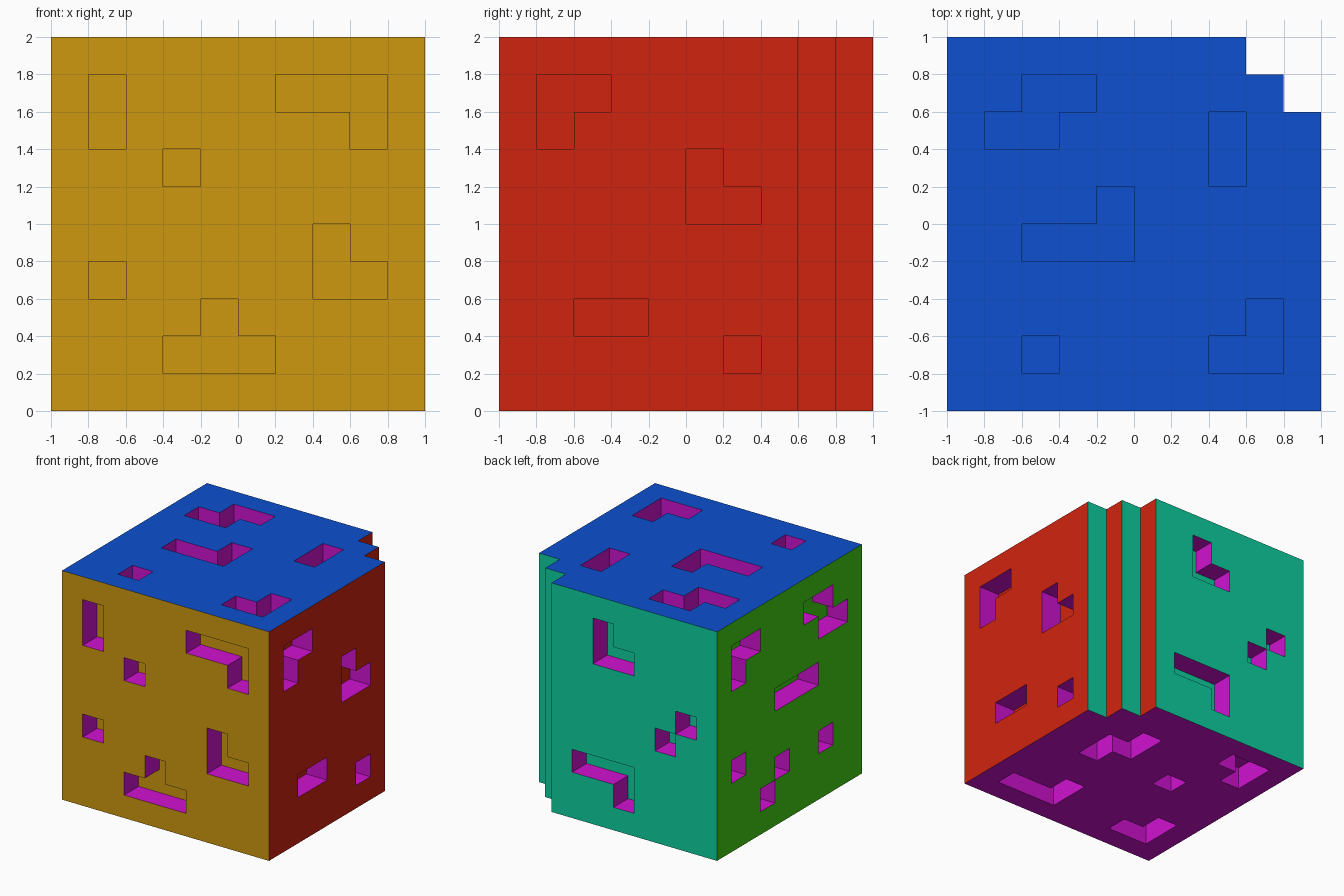
import bpy, bmesh
from mathutils import Vector

if "Cube" in bpy.data.objects:
    bpy.data.objects.remove(bpy.data.objects["Cube"])

N, S = 10, 0.2          # the cube is a 10 x 10 x 10 grid of 0.2 cells


def srgb(*c):
    return tuple((v / 255 / 12.92) if v < 11 else ((v / 255 + 0.055) / 1.055) ** 2.4 for v in c) + (1.0,)


# One entry per side: axis, sign, colour, and the recessed cells as
# "column row" digit pairs on the two remaining axes (in x, y, z order)
SIDES = [
    ("gold",    1, -1, (206, 152, 16), "17 18 36 68 78 88 87 73 74 83 13 31 41 51 42"),
    ("red",     0,  1, (208, 36, 15),  "17 18 28 55 56 65 22 32 61"),
    ("blue",    2,  1, (13, 80, 208),  "28 38 17 27 76 77 45 24 34 44 21 71 81 82"),
    ("teal",    1,  1, (14, 208, 159), "57 58 47 15 24 42 52 62 41"),
    ("green",   0, -1, (64, 208, 18),  "87 88 78 38 28 27 17 55 45 35 83 52 61 22"),
    ("magenta", 2, -1, (208, 18, 208), "81 71 61 62 75 76 66 67 35 28 18 17 21 11 12"),
]
MAGENTA = 5             # recess walls all take this colour

# Recesses: each is one cell deep and remembers which side it opens on
recess = {}
for side, (_, axis, sign, _, cells) in enumerate(SIDES):
    for pair in cells.split():
        cell = [int(d) for d in pair]
        cell.insert(axis, N - 1 if sign > 0 else 0)
        recess[tuple(cell)] = side

# Stepped notch running down the back right corner
notch = {(x, y) for x, y in ((8, 9), (9, 9), (9, 8))}


def solid(c):
    return all(0 <= v < N for v in c) and c not in recess and c[:2] not in notch


def add_quad(bm, cell, axis, sign, material):
    a, b = (axis + 1) % 3, (axis + 2) % 3
    loop = [(0, 0), (1, 0), (1, 1), (0, 1)]
    verts = []
    for da, db in (loop if sign > 0 else loop[::-1]):
        p = Vector(cell)
        p[axis] += 1 if sign > 0 else 0
        p[a] += da
        p[b] += db
        verts.append(bm.verts.new((p.x * S - 1, p.y * S - 1, p.z * S)))
    bm.faces.new(verts).material_index = material


# Skin the solid cells; floors and outer faces are coloured by direction
bm = bmesh.new()
for x in range(N):
    for y in range(N):
        for z in range(N):
            cell = (x, y, z)
            if not solid(cell):
                continue
            for side, (_, axis, sign, _, _) in enumerate(SIDES):
                nb = list(cell)
                nb[axis] += sign
                nb = tuple(nb)
                if not solid(nb):
                    is_wall = nb in recess and recess[nb] != side
                    add_quad(bm, cell, axis, sign, MAGENTA if is_wall else side)
bmesh.ops.remove_doubles(bm, verts=bm.verts, dist=0.001)

mesh = bpy.data.meshes.new("puzzle_cube")
bm.to_mesh(mesh)
bm.free()
for name, _, _, colour, _ in SIDES:
    mat = bpy.data.materials.new(name)
    mat.diffuse_color = srgb(*colour)
    mat.use_nodes = True
    mat.node_tree.nodes["Principled BSDF"].inputs["Base Color"].default_value = mat.diffuse_color
    mesh.materials.append(mat)
bpy.context.collection.objects.link(bpy.data.objects.new("puzzle_cube", mesh))
